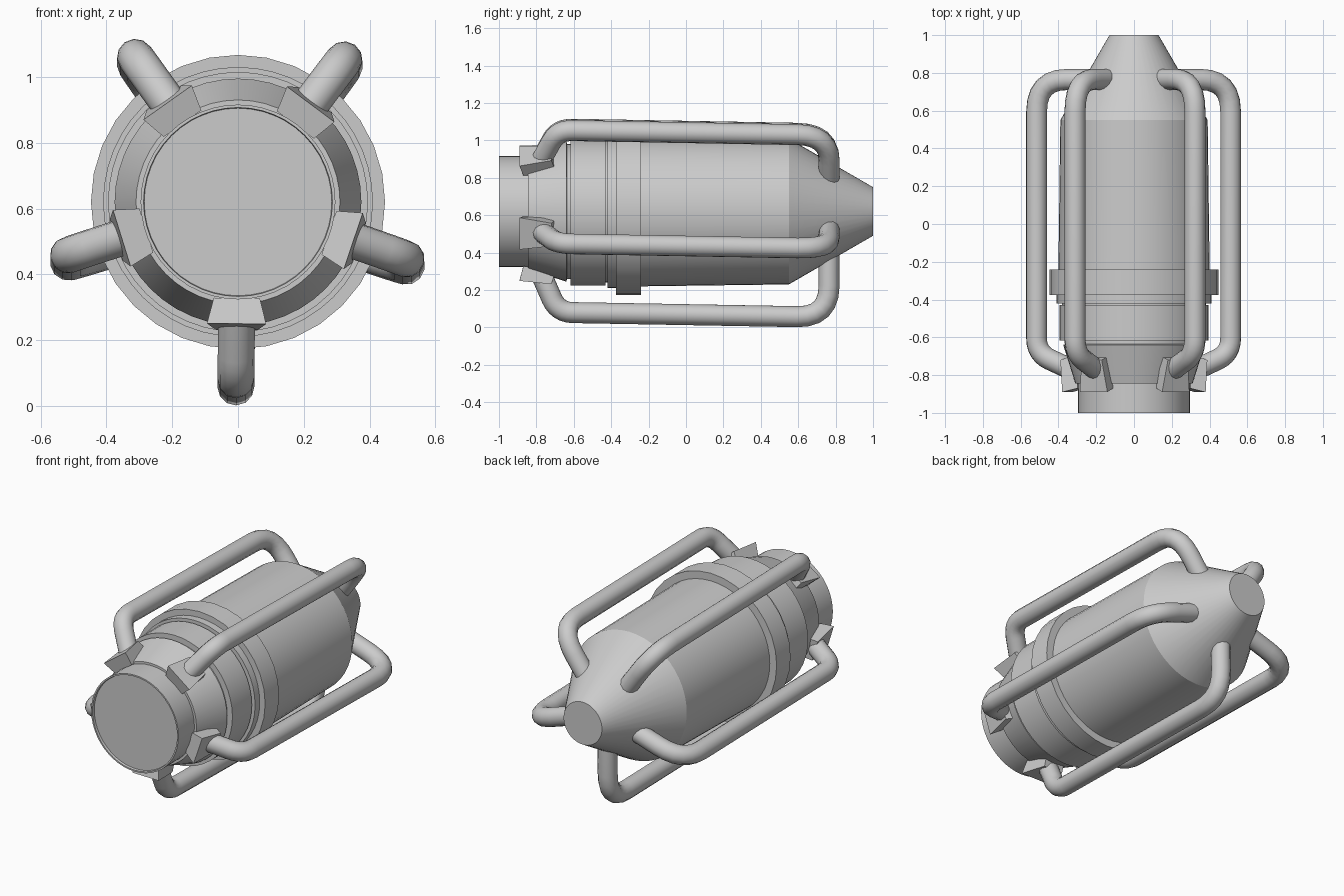
import bpy, bmesh, math
from mathutils import Vector

if "Cube" in bpy.data.objects:
    bpy.data.objects.remove(bpy.data.objects["Cube"])

CZ = 0.62  # height of the long axis


def finish(name, bm, smooth=True):
    bmesh.ops.recalc_face_normals(bm, faces=bm.faces)
    me = bpy.data.meshes.new(name)
    bm.to_mesh(me)
    bm.free()
    ob = bpy.data.objects.new(name, me)
    bpy.context.collection.objects.link(ob)
    if smooth:
        bpy.ops.object.select_all(action='DESELECT')
        ob.select_set(True)
        bpy.context.view_layer.objects.active = ob
        bpy.ops.object.shade_smooth_by_angle(angle=math.radians(25))
    return ob


def lathe(name, profile, sides=48):
    """Revolve (y, radius) points around the long axis and cap both ends."""
    bm = bmesh.new()
    rings = []
    for y, r in profile:
        rings.append([bm.verts.new((r * math.cos(2 * math.pi * i / sides), y,
                                    CZ + r * math.sin(2 * math.pi * i / sides)))
                      for i in range(sides)])
    for a, b in zip(rings, rings[1:]):
        for i in range(sides):
            j = (i + 1) % sides
            bm.faces.new((a[i], a[j], b[j], b[i]))
    bm.faces.new(rings[0])
    bm.faces.new(rings[-1])
    return finish(name, bm)


def radial(angle, y, r, t=0.0):
    """Point at distance r from the axis, shifted sideways by t."""
    c, s = math.cos(angle), math.sin(angle)
    return Vector((r * c - t * s, y, CZ + r * s + t * c))


def fillet(pts, radii, steps=6):
    """Round the inner corners of a (y, radius) path."""
    pts = [Vector(p) for p in pts]
    out = [pts[0]]
    for i, d in enumerate(radii, 1):
        p = pts[i]
        a = p + (pts[i - 1] - p).normalized() * d
        b = p + (pts[i + 1] - p).normalized() * d
        for k in range(steps + 1):
            u = k / steps
            out.append(a * (1 - u) ** 2 + p * 2 * u * (1 - u) + b * u * u)
    return out + [pts[-1]]


# Main body: recessed front, neck, flare, collar bands, barrel, rear cone
lathe("main_body", [
    (-0.985, 0.285), (-1.0, 0.287), (-1.0, 0.296), (-0.845, 0.296),
    (-0.845, 0.31), (-0.64, 0.375), (-0.635, 0.36), (-0.618, 0.36),
    (-0.618, 0.395), (-0.43, 0.395), (-0.43, 0.38), (-0.42, 0.38),
    (-0.42, 0.41), (-0.37, 0.41), (-0.37, 0.402), (0.55, 0.39), (1.0, 0.13)])

# Raised clamp ring
lathe("clamp_ring", [(-0.375, 0.447), (-0.24, 0.447)], 32)

# Five bent cage pipes with their wedge mounts
path = fillet([(-0.80, 0.28), (-0.685, 0.54), (0.765, 0.54), (0.765, 0.17)],
              [0.08, 0.17])
for n in range(5):
    ang = -math.pi / 2 - 0.012 + n * 2 * math.pi / 5

    cu = bpy.data.curves.new(f"cage_pipe_{n + 1}", 'CURVE')
    cu.dimensions = '3D'
    cu.bevel_depth = 0.056
    cu.bevel_resolution = 4
    cu.use_fill_caps = True
    sp = cu.splines.new('POLY')
    sp.points.add(len(path) - 1)
    for pt, (y, r) in zip(sp.points, path):
        p = radial(ang, y, r)
        p.z -= 0.018 * (y + 0.65)  # cage sags slightly to the rear
        pt.co = (*p, 1)
    pipe = bpy.data.objects.new(cu.name, cu)
    bpy.context.collection.objects.link(pipe)
    bpy.ops.object.select_all(action='DESELECT')
    pipe.select_set(True)
    bpy.context.view_layer.objects.active = pipe
    bpy.ops.object.convert(target='MESH')
    bpy.ops.object.shade_smooth_by_angle(angle=math.radians(40))

    bm = bmesh.new()
    front = [bm.verts.new(radial(ang, y, r, t)) for y, r, t in
             [(-0.87, 0.292, -0.07), (-0.89, 0.37, -0.09),
              (-0.89, 0.37, 0.09), (-0.87, 0.292, 0.07)]]
    back = [bm.verts.new(radial(ang, y, r, t)) for y, r, t in
            [(-0.69, 0.30, -0.065), (-0.72, 0.388, -0.065),
             (-0.72, 0.388, 0.065), (-0.69, 0.30, 0.065)]]
    bm.faces.new(front)
    bm.faces.new(back)
    for i in range(4):
        j = (i + 1) % 4
        bm.faces.new((front[i], front[j], back[j], back[i]))
    finish(f"pipe_mount_{n + 1}", bm, smooth=False)
